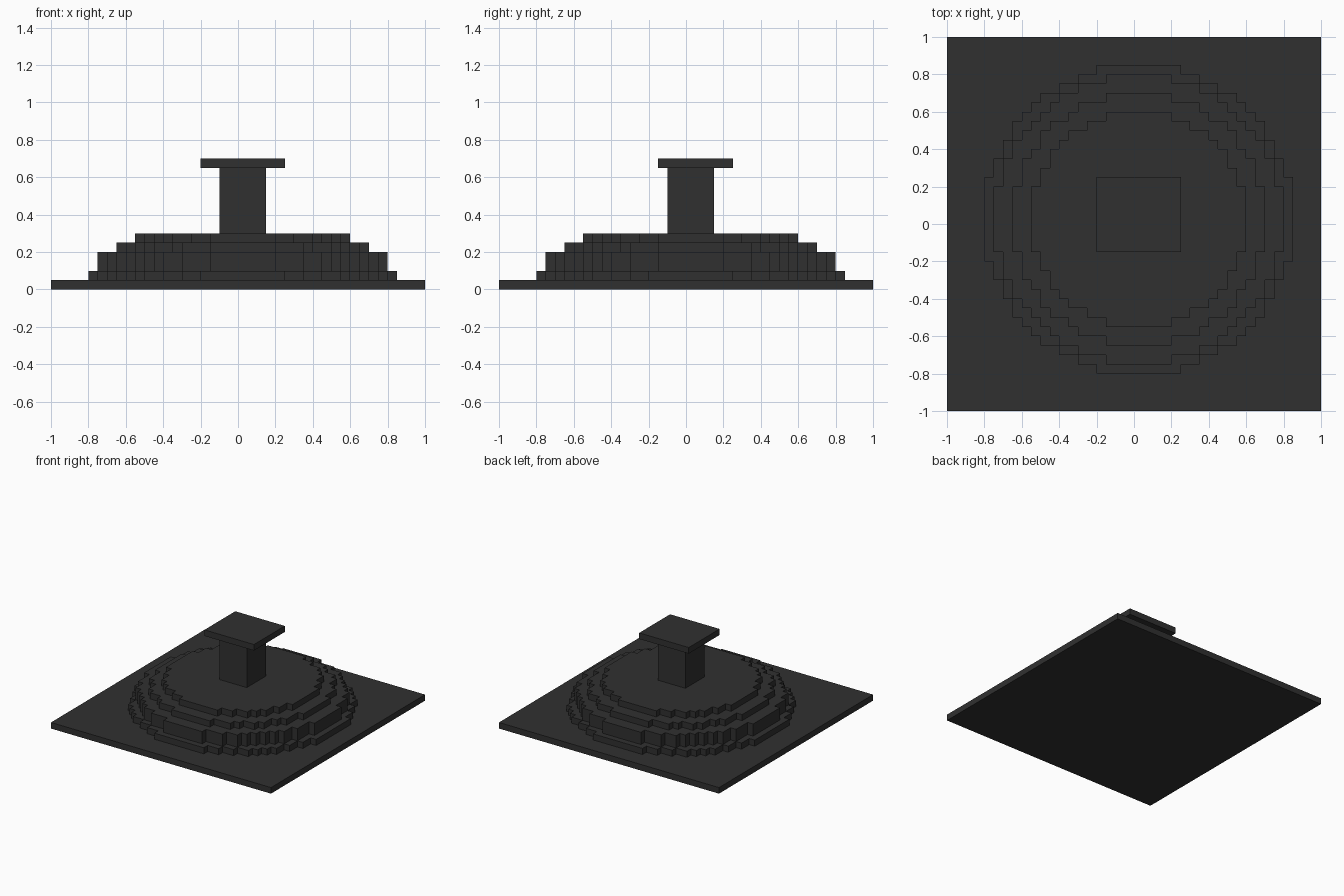
import bpy
import bmesh
import math

cube = bpy.data.objects.get("Cube")
if cube:
    bpy.data.objects.remove(cube, do_unlink=True)

CELL = 0.05
CENTRE = CELL / 2  # round tiers and column sit on a cell centre

stone = bpy.data.materials.new("charcoal stone")
colour = (0.03, 0.03, 0.03, 1)
stone.diffuse_color = colour
stone.use_nodes = True
shader = stone.node_tree.nodes["Principled BSDF"]
shader.inputs["Base Color"].default_value = colour
shader.inputs["Roughness"].default_value = 0.9


def prism(name, outline, bottom, top):
    """Extrude a flat outline between two heights."""
    bm = bmesh.new()
    face = bm.faces.new([bm.verts.new((x, y, bottom)) for x, y in outline])
    raised = bmesh.ops.extrude_face_region(bm, geom=[face], use_keep_orig=True)
    verts = [g for g in raised["geom"] if isinstance(g, bmesh.types.BMVert)]
    bmesh.ops.translate(bm, verts=verts, vec=(0, 0, top - bottom))
    bmesh.ops.recalc_face_normals(bm, faces=bm.faces)
    mesh = bpy.data.meshes.new(name)
    bm.to_mesh(mesh)
    bm.free()
    mesh.materials.append(stone)
    obj = bpy.data.objects.new(name, mesh)
    bpy.context.collection.objects.link(obj)
    return obj


def slab(name, x0, x1, y0, y1, bottom, top):
    return prism(name, [(x0, y0), (x1, y0), (x1, y1), (x0, y1)], bottom, top)


def stepped_circle(radius):
    """Outline of a disc made of square cells."""
    limit = (radius + 0.5) ** 2
    widths = [math.isqrt(int(limit - row * row)) + 0.5
              for row in range(-radius, radius + 1)]
    right = [(widths[0], -radius - 0.5)]
    for i in range(1, len(widths)):
        if widths[i] != widths[i - 1]:
            y = i - radius - 0.5
            right += [(widths[i - 1], y), (widths[i], y)]
    right.append((widths[-1], radius + 0.5))
    left = [(-x, y) for x, y in reversed(right)]
    return [(x * CELL + CENTRE, y * CELL + CENTRE) for x, y in right + left]


# Square ground plate
slab("base_plate", -1, 1, -1, 1, 0, CELL)

# Stepped round tiers: radius in cells, bottom, top
tiers = [(16, 0.05, 0.1), (15, 0.1, 0.2), (13, 0.2, 0.25), (11, 0.25, 0.3)]
for number, (radius, bottom, top) in enumerate(tiers, 1):
    prism(f"round_tier_{number}", stepped_circle(radius), bottom, top)

# Central column and its cap
slab("column", -0.1, 0.15, -0.1, 0.15, 0.3, 0.65)
slab("column_cap", -0.2, 0.25, -0.15, 0.25, 0.65, 0.7)
